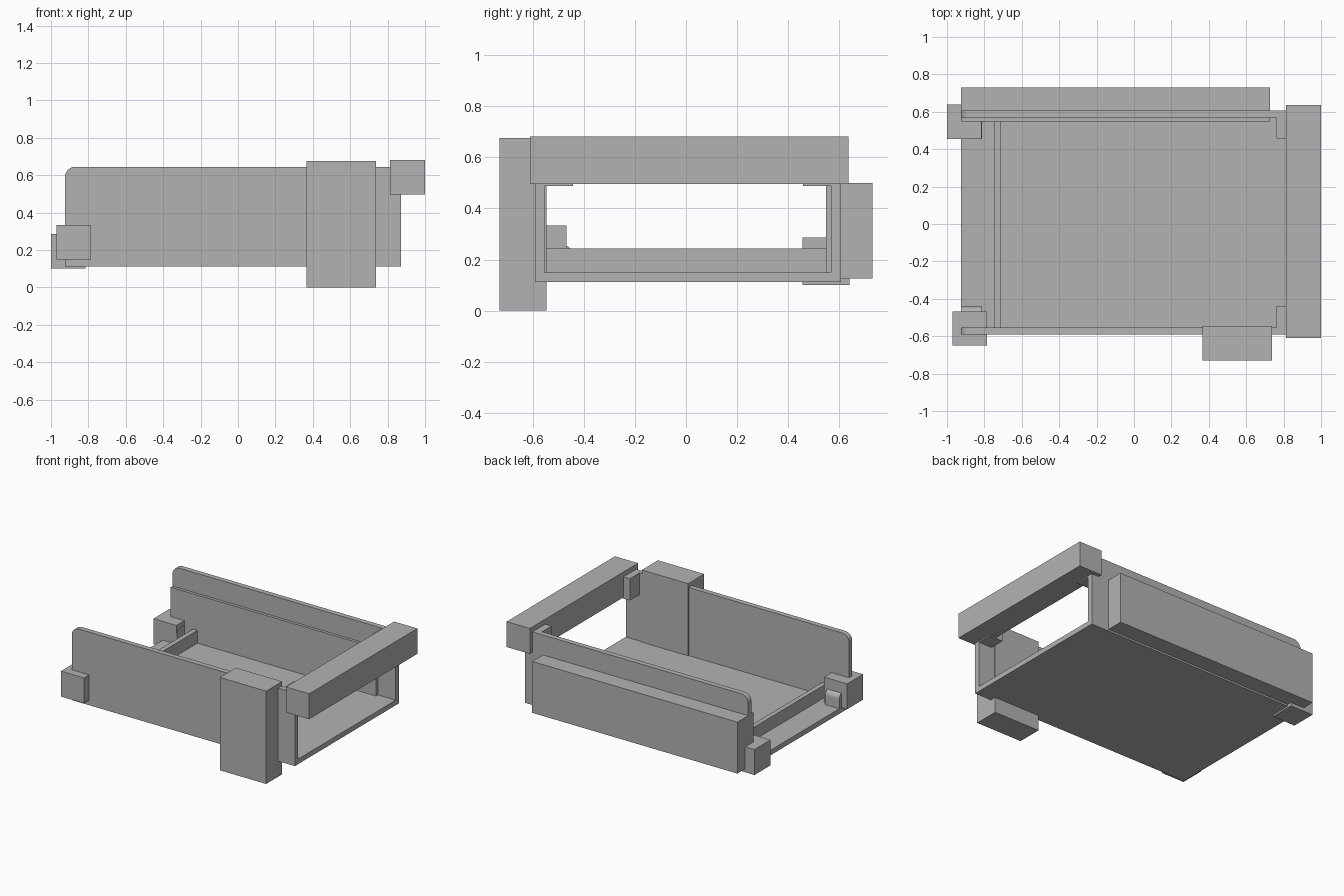
import bpy, bmesh, math

if "Cube" in bpy.data.objects:
    bpy.data.objects.remove(bpy.data.objects["Cube"])

grey = bpy.data.materials.new("plain grey")
grey.diffuse_color = (0.45, 0.45, 0.45, 1)
grey.use_nodes = True
grey.node_tree.nodes["Principled BSDF"].inputs["Base Color"].default_value = grey.diffuse_color


def box(name, x, y, z):
    """Box from its low and high limits on each axis."""
    bm = bmesh.new()
    bmesh.ops.create_cube(bm, size=1)
    for v in bm.verts:
        v.co = [lim[0] if c < 0 else lim[1] for c, lim in zip(v.co, (x, y, z))]
    me = bpy.data.meshes.new(name)
    bm.to_mesh(me)
    bm.free()
    me.materials.append(grey)
    ob = bpy.data.objects.new(name, me)
    bpy.context.collection.objects.link(ob)
    return ob


def round_edges(ob, radius, test):
    """Round the edges whose midpoint and direction pass the test."""
    bm = bmesh.new()
    bm.from_mesh(ob.data)
    edges = [e for e in bm.edges
             if test((e.verts[0].co + e.verts[1].co) / 2, e.verts[1].co - e.verts[0].co)]
    bmesh.ops.bevel(bm, geom=edges, offset=radius, segments=8, profile=0.5, affect='EDGES')
    bm.to_mesh(ob.data)
    bm.free()
    bpy.context.view_layer.objects.active = ob
    ob.select_set(True)
    bpy.ops.object.shade_smooth_by_angle(angle=math.radians(30))
    ob.select_set(False)


LEFT, RIGHT = -0.925, 0.872
FLOOR, TOP = 0.15, 0.645

# Tray floor with a low cross rib near the open left end
box("floor", (LEFT, RIGHT), (-0.591, 0.606), (0.113, FLOOR))
box("cross_rib", (-0.745, -0.71), (-0.553, 0.568), (FLOOR - 0.01, 0.243))

# Side walls, each with its upper left corner rounded
for name, y in (("front_wall", (-0.591, -0.553)), ("back_wall", (0.568, 0.606))):
    wall = box(name, (LEFT, RIGHT), y, (0.113, TOP))
    round_edges(wall, 0.055, lambda m, d: m.x < LEFT + 0.01 and m.z > TOP - 0.01 and abs(d.y) > 0.01)

# Corner brackets: upper pair at the right end, rounded lower pair at the left
for side, wall_y, tip_y in (("front", -0.56, -0.442), ("back", 0.575, 0.458)):
    y = (min(wall_y, tip_y), max(wall_y, tip_y))
    box(side + "_upper_bracket", (0.762, RIGHT), y, (0.487, TOP))
    low = box(side + "_lower_bracket", (LEFT, -0.812), y, (FLOOR - 0.01, 0.257))
    round_edges(low, 0.04, lambda m, d: abs(m.y - tip_y) < 0.01 and m.z > 0.25 and abs(d.x) > 0.01)

# Heavy blocks set into the walls
box("front_tower", (0.365, 0.738), (-0.73, -0.546), (0, 0.676))
box("back_beam", (LEFT, 0.728), (0.547, 0.73), (0.126, 0.5))
box("right_crossbar", (0.813, 1.0), (-0.61, 0.635), (0.496, 0.681))
box("front_left_cube", (-0.971, -0.785), (-0.65, -0.467), (0.149, 0.334))
box("back_left_cube", (-1.0, -0.815), (0.455, 0.64), (0.101, 0.286))
